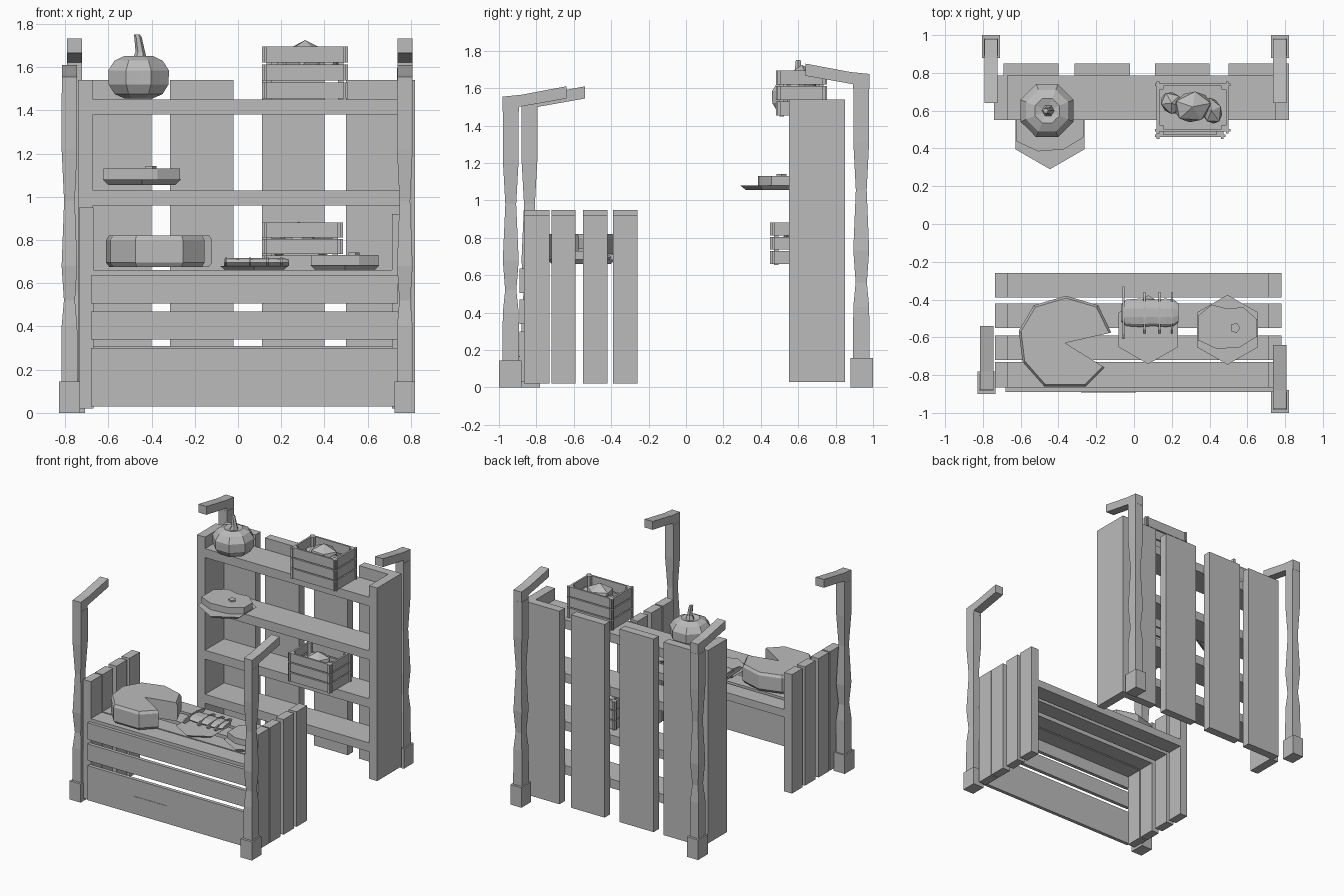
import bpy, bmesh, math
from mathutils import Vector, Matrix

if "Cube" in bpy.data.objects:
    bpy.data.objects.remove(bpy.data.objects["Cube"])

GREY = (0.5, 0.5, 0.5, 1)
mat = bpy.data.materials.new("plain grey")
mat.use_nodes = True
mat.diffuse_color = GREY
mat.node_tree.nodes["Principled BSDF"].inputs["Base Color"].default_value = GREY


def finish(name, bm):
    bmesh.ops.recalc_face_normals(bm, faces=bm.faces)
    mesh = bpy.data.meshes.new(name)
    bm.to_mesh(mesh)
    bm.free()
    mesh.materials.append(mat)
    ob = bpy.data.objects.new(name, mesh)
    bpy.context.collection.objects.link(ob)
    return ob


def loft(name, rings):
    """Skin a list of equal-length point rings and cap both ends."""
    bm = bmesh.new()
    loops = [[bm.verts.new(p) for p in ring] for ring in rings]
    n = len(loops[0])
    for a, b in zip(loops, loops[1:]):
        for i in range(n):
            j = (i + 1) % n
            bm.faces.new((a[i], a[j], b[j], b[i]))
    bm.faces.new(loops[0])
    bm.faces.new(loops[-1])
    return finish(name, bm)


def box(name, x, y, z):
    corners = [(x[0], y[0]), (x[1], y[0]), (x[1], y[1]), (x[0], y[1])]
    return loft(name, [[(a, b, h) for a, b in corners] for h in z])


def ngon(cx, cy, r, n, turn=0.0):
    return [(cx + r * math.cos(turn + math.tau * i / n),
             cy + r * math.sin(turn + math.tau * i / n)) for i in range(n)]


def prism(name, pts, z0, z1):
    return loft(name, [[(x, y, z) for x, y in pts] for z in (z0, z1)])


# Posts: square foot, pinched shaft, and an arm reaching towards the middle
def post(name, x, y_outer, inward, scale):
    foot_y = sorted((y_outer, y_outer + inward * 0.12))
    box(name + "_foot", (x - 0.048, x + 0.048), foot_y, (0, 0.145 * scale))
    rings = []
    for z, w in ((0.14, 0.088), (0.4, 0.085), (0.52, 0.06), (0.68, 0.085),
                 (0.98, 0.058), (1.22, 0.085), (1.48, 0.085)):
        h, c = w / 2, y_outer + inward * 0.063
        rings.append([(x + i * h * 0.85, c + j * h, z * scale)
                      for i, j in ((-1, -1), (1, -1), (1, 1), (-1, 1))])
    loft(name + "_shaft", rings)
    top = 1.555 * scale
    side = ((0.02, -0.08), (0.02, 0), (0.12, 0.01), (0.36, 0.055),
            (0.36, -0.01), (0.106, -0.055), (0.106, -0.08))
    loft(name + "_arm", [[(x + s, y_outer + inward * u, top + v) for u, v in side]
                         for s in (-0.035, 0.035)])


post("front_right_post", -0.78, -0.9, 1, 1)
post("front_left_post", 0.772, -1.0, 1, 1)
post("back_right_post", -0.757, 1.0, -1, 1.078)
post("back_left_post", 0.772, 1.0, -1, 1.078)

# Back shelf unit
box("shelf_right_side", (-0.74, -0.67), (0.55, 0.785), (0.03, 1.54))
box("shelf_left_side", (0.75, 0.82), (0.55, 0.785), (0.03, 1.54))
for i, top in enumerate((0.31, 0.655, 1.03, 1.45)):
    box(f"shelf_{i + 1}", (-0.67, 0.75), (0.55, 0.785), (top - 0.07, top))
for i, span in enumerate(((-0.69, -0.4), (-0.315, -0.02), (0.11, 0.4), (0.5, 0.82))):
    box(f"shelf_back_slat_{i + 1}", span, (0.785, 0.85), (0.03, 1.54))

# Counter: end slats, top boards and front boards
for i, span in enumerate(((-0.865, -0.73), (-0.72, -0.59), (-0.55, -0.42), (-0.39, -0.26))):
    box(f"counter_right_slat_{i + 1}", (-0.735, -0.668), span, (0.02, 0.95))
    box(f"counter_left_slat_{i + 1}", (0.712, 0.78), span, (0.02, 0.92))
    box(f"counter_top_board_{i + 1}", (-0.668, 0.712), span, (0.6, 0.66))
for i, (z0, z1) in enumerate(((0.03, 0.3), (0.34, 0.47), (0.505, 0.635))):
    box(f"counter_front_board_{i + 1}", (-0.68, 0.74), (-0.89, -0.862), (z0, z1))
box("front_board_crack", (-0.28, 0.01), (-0.893, -0.889), (0.163, 0.169))

# Cheese wheel with a missing wedge and a bevelled rim
apex = (-0.365, -0.63)
wheel = [apex, (-0.12, -0.575), (-0.19, -0.43), (-0.36, -0.38), (-0.53, -0.43),
         (-0.61, -0.565), (-0.59, -0.73), (-0.475, -0.86), (-0.255, -0.86), (-0.155, -0.76)]


def wheel_ring(scale, z):
    return [(apex[0] + (x - apex[0]) * scale, apex[1] + (y - apex[1]) * scale, z)
            for x, y in wheel]


loft("cheese_wheel", [wheel_ring(0.94, 0.675), wheel_ring(1, 0.695),
                      wheel_ring(1, 0.8), wheel_ring(0.95, 0.82)])


# Hexagonal plates
def plate(name, x, y, r, z, thick):
    loft(name, [[(a, b, h) for a, b in ngon(x, y, rr, 6, math.pi / 6)]
                for rr, h in ((r * 0.85, z), (r, z + thick))])


# Cut cheese on a plate, with a wavy back edge and a small knob
def cheese_plate(name, x, y, r, z, height):
    plate(name + "_plate", x, y, r, z, 0.025)
    outline = ((-0.84, 0.4), (-0.84, -0.3), (-0.3, -0.55), (0.35, -0.5), (0.84, -0.2),
               (0.84, 0.3), (0.45, 0.65), (0, 0.6), (-0.45, 0.72))
    top = z + 0.025 + height
    prism(name, [(x + a * r, y + b * r) for a, b in outline], z + 0.02, top)
    prism(name + "_knob", ngon(x + 0.04, y + 0.01, 0.028, 5), top, top + 0.012)


cheese_plate("shelf_cheese", -0.445, 0.5, 0.21, 1.055, 0.05)
cheese_plate("counter_cheese", 0.495, -0.56, 0.185, 0.66, 0.045)

# Sausage plate: squashed roll tied with thin bands
plate("sausage_plate", 0.075, -0.56, 0.182, 0.66, 0.02)


def roll_ring(x, ry, rz):
    return [(x, -0.47 + a, 0.695 + b * rz / ry) for a, b in ngon(0, 0, ry, 10)]


loft("sausage", [roll_ring(x, ry, ry * 0.32) for x, ry in
                 ((-0.065, 0.05), (-0.04, 0.07), (0.03, 0.075), (0.1, 0.07),
                  (0.17, 0.075), (0.21, 0.07), (0.235, 0.05))])
for i, (x, ry) in enumerate(((-0.055, 0.14), (0.055, 0.11), (0.135, 0.11), (0.2, 0.11))):
    loft(f"sausage_band_{i + 1}", [roll_ring(x - 0.005, ry, 0.026),
                                   roll_ring(x + 0.005, ry, 0.026)])

# Pumpkin with alternating ribs, and a bent stem
rings = []
for z, r in ((1.455, 0.07), (1.475, 0.12), (1.52, 0.15), (1.585, 0.152),
             (1.63, 0.12), (1.652, 0.07), (1.64, 0.025)):
    ring = []
    for i in range(16):
        rr = r * (1 if i % 2 else 0.92)
        a = math.tau * i / 16
        ring.append((-0.46 + rr * math.cos(a), 0.6 + rr * math.sin(a), z))
    rings.append(ring)
loft("pumpkin", rings)
loft("pumpkin_stem", [[(x, y, z) for x, y in ngon(cx, 0.6, r, 6)] for cx, r, z in
                      ((-0.455, 0.035, 1.635), (-0.452, 0.022, 1.67), (-0.463, 0.017, 1.74),
                       (-0.468, 0.014, 1.75))])


# Slatted crates
def crate(name, x, y, z):
    t = 0.014
    height = (z[1] - z[0]) / 3
    box(name + "_floor", (x[0] + t, x[1] - t), (y[0] + t, y[1] - t), (z[0] + 0.005, z[0] + 0.02))
    for k in range(3):
        lift = (z[0] + k * height + 0.004, z[0] + (k + 1) * height - 0.004)
        for s in (0, 1):
            sign = 1 - 2 * s
            box(f"{name}_long_slat_{k}{s}", x, sorted((y[s], y[s] + sign * t)), lift)
            box(f"{name}_short_slat_{k}{s}", sorted((x[s] + sign * 0.01, x[s] + sign * (0.01 + t))),
                (y[0] - 0.01, y[1] + 0.01), lift)
    for i in (0, 1):
        for j in (0, 1):
            px, py = x[i] + (0.035 - 0.07 * i), y[j] + (0.022 - 0.044 * j)
            box(f"{name}_corner_{i}{j}", (px - 0.012, px + 0.012), (py - 0.012, py + 0.012),
                (z[0], z[1] - 0.004))


crate("top_crate", (0.11, 0.51), (0.49, 0.745), (1.45, 1.7))
crate("lower_crate", (0.11, 0.485), (0.46, 0.71), (0.656, 0.885))


# Faceted produce inside the crates
def lump(name, centre, size, turn):
    bm = bmesh.new()
    bmesh.ops.create_icosphere(bm, subdivisions=1, radius=1)
    bm.transform(Matrix.Translation(centre) @ Matrix.Rotation(turn, 4, "Z")
                 @ Matrix.Diagonal(Vector(size + (1,))))
    finish(name, bm)


lump("top_produce_large", (0.31, 0.62, 1.64), (0.11, 0.09, 0.085), 0.2)
lump("top_produce_left", (0.2, 0.64, 1.61), (0.06, 0.07, 0.06), 0.8)
lump("top_produce_right", (0.41, 0.6, 1.61), (0.06, 0.08, 0.06), 0.4)
lump("lower_produce_large", (0.28, 0.59, 0.81), (0.1, 0.08, 0.075), 0.3)
lump("lower_produce_left", (0.19, 0.58, 0.78), (0.05, 0.07, 0.06), 0.9)
lump("lower_produce_right", (0.39, 0.59, 0.78), (0.06, 0.08, 0.06), 0.5)
